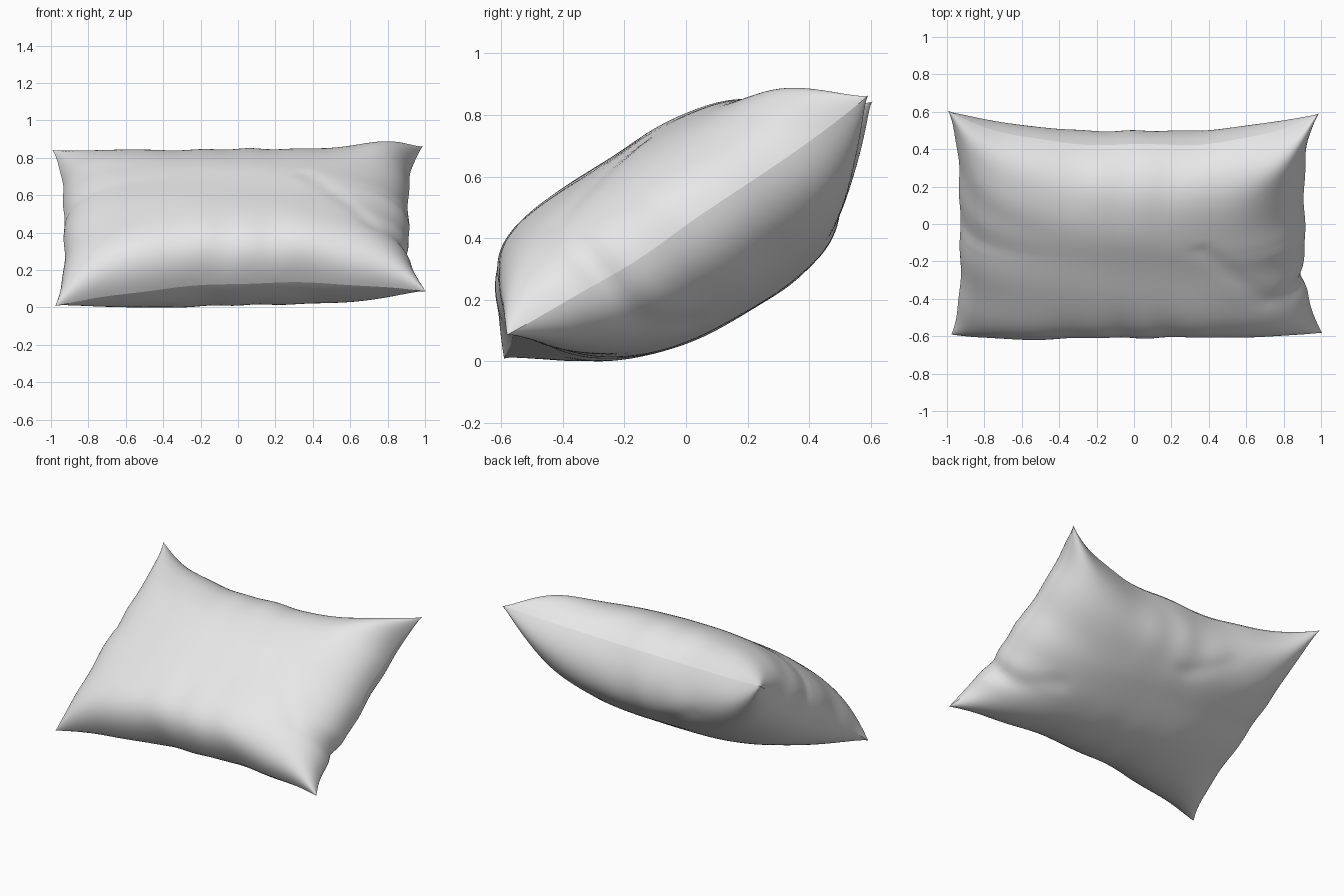
import bpy, bmesh, math
from mathutils import Vector

if "Cube" in bpy.data.objects:
    bpy.data.objects.remove(bpy.data.objects["Cube"])

# Cushion plane: "along" runs from the front edge up to the back edge, "out" is the puffed direction
CENTRE = Vector((0, 0, 0.46))
ALONG = Vector((0, 0.838, 0.545))
OUT = Vector((0, -0.545, 0.838))


def bell(d, width):
    return math.exp(-(d / width) ** 2)


def line_bell(u, v, a, b, width):
    """Bell-shaped falloff around the segment a-b, in panel coordinates."""
    p, a, b = Vector((u, v)), Vector(a), Vector(b)
    k = max(0, min(1, (p - a).dot(b - a) / (b - a).length_squared))
    return bell((p - a - (b - a) * k).length, width)


def seam_plane(u, v):
    """Sagging four-cornered outline, pulled in between the corners."""
    w = 1 - v ** 4
    side = (0.997 - 0.085 * w) if u > 0 else (0.985 - 0.055 * w)
    side -= 0.008 * abs(u) * v * (1 if u > 0 else -1)
    x = u * side
    if u > 0:                                   # pinched tuck on the right edge
        x -= 0.035 * u ** 6 * bell(v + 0.48, 0.09)
    x += 0.004 * u ** 5 * math.sin(13 * v + 2 * u) * w
    front = 0.72 - 0.025 * u - 0.08 * (1 - u * u)
    back = 0.715 - 0.21 * (1 - abs(u) ** 3)
    s = v * (back if v > 0 else front)
    s += 0.006 * v ** 5 * math.sin(11 * u + 1) * (1 - u ** 4)
    # corner lift and side sag
    t = -0.015 * w + (0.03 * u - 0.03) * max(0, -v) ** 3 + 0.012 * u * max(0, v) ** 3
    t += 0.045 * (1 - u * u) * max(0, -v) ** 3
    t -= 0.012 * max(0, u) ** 4 * bell(v + 0.3, 0.25)
    return x, s, t


def puff(u, v, top):
    """Thickness of one panel, zero along the seam and cone-shaped at the corners."""
    p = (4.8 if v < 0 else 2.9) if top else (2.1 if v < 0 else 3.4)
    full = max(0, 1 - abs(v) ** p) * max(0, 1 - abs(u) ** 2.9)
    c = (0.02 if top and v < 0 else 0.05) * (1 - (u * v) ** 4) + 1e-6
    return full / ((full + c) / (1 + c)) ** 0.55


def wrinkles(u, v, top):
    """Soft gathers near the seams plus a few long folds."""
    near_v = math.exp(-(1 - abs(v)) / 0.22)
    near_u = math.exp(-(1 - abs(u)) / 0.2)
    r = 0.014 * near_v * math.sin(15 * u + 2.5 * math.sin(4 * u) + (0 if top else 2))
    r += 0.008 * near_u * math.sin(12 * v + 2 * math.sin(3 * v + u))
    r += 0.003 * math.sin(5 * u + 4 * v + 1) * math.sin(6 * v - 2 * u)
    if top:
        r -= 0.008 * line_bell(u, v, (0.4, 0.1), (0.78, -0.5), 0.06)
        r += 0.17 * bell(u - 0.95, 0.28) * bell(v - 0.95, 0.32)
    else:
        r -= 0.015 * line_bell(u, v, (0.7, -0.3), (0.95, -0.5), 0.09)
        r -= 0.008 * line_bell(u, v, (-0.4, 0.75), (-0.1, 0.45), 0.09)
    return r


def lean(u, v, top):
    """How far each panel bulges past the seam along the slope."""
    if top:
        return -0.04 + 0.028 * max(0, -v) ** 2
    return 0.03 if v < 0 else 0.03 - 0.02 * v + 0.07 * v * u * u


def add_panel(bm, top):
    nu, nv = 96, 72
    rows = []
    for j in range(nv + 1):
        v = math.sin(math.pi / 2 * (2 * j / nv - 1))
        row = []
        for i in range(nu + 1):
            u = math.sin(math.pi / 2 * (2 * i / nu - 1))
            x, s, t = seam_plane(u, v)
            edge = i in (0, nu) or j in (0, nv)
            h = 0 if edge else puff(u, v, top)
            sign = 1 if top else -1
            t += sign * h * ((0.315 if top else 0.35) + wrinkles(u, v, top))
            s += h * lean(u, v, top)
            row.append(bm.verts.new(CENTRE + Vector((x, 0, 0)) + ALONG * s + OUT * t))
        rows.append(row)
    for j in range(nv):
        for i in range(nu):
            quad = [rows[j][i], rows[j][i + 1], rows[j + 1][i + 1], rows[j + 1][i]]
            f = bm.faces.new(quad if top else quad[::-1])
            f.smooth = True
            f.tag = top


# Two panels sewn together along a sharp seam
bm = bmesh.new()
add_panel(bm, True)
add_panel(bm, False)
upper = bm.faces.layers.int.new("upper")
for f in bm.faces:
    f[upper] = int(f.tag)
bmesh.ops.remove_doubles(bm, verts=[v for v in bm.verts if v.is_boundary], dist=0.0002)
for e in bm.edges:
    if len({f[upper] for f in e.link_faces}) == 2:
        e.smooth = False
bm.faces.layers.int.remove(upper)

# Rest the cushion on the ground
low = min(v.co.z for v in bm.verts)
bmesh.ops.translate(bm, verts=bm.verts, vec=(0, 0, -low))

mesh = bpy.data.meshes.new("cushion")
bm.to_mesh(mesh)
bm.free()
fabric = bpy.data.materials.new("light grey fabric")
fabric.diffuse_color = (0.8, 0.8, 0.8, 1)
fabric.use_nodes = True
fabric.node_tree.nodes["Principled BSDF"].inputs["Base Color"].default_value = fabric.diffuse_color
mesh.materials.append(fabric)
cushion = bpy.data.objects.new("cushion", mesh)
bpy.context.collection.objects.link(cushion)
